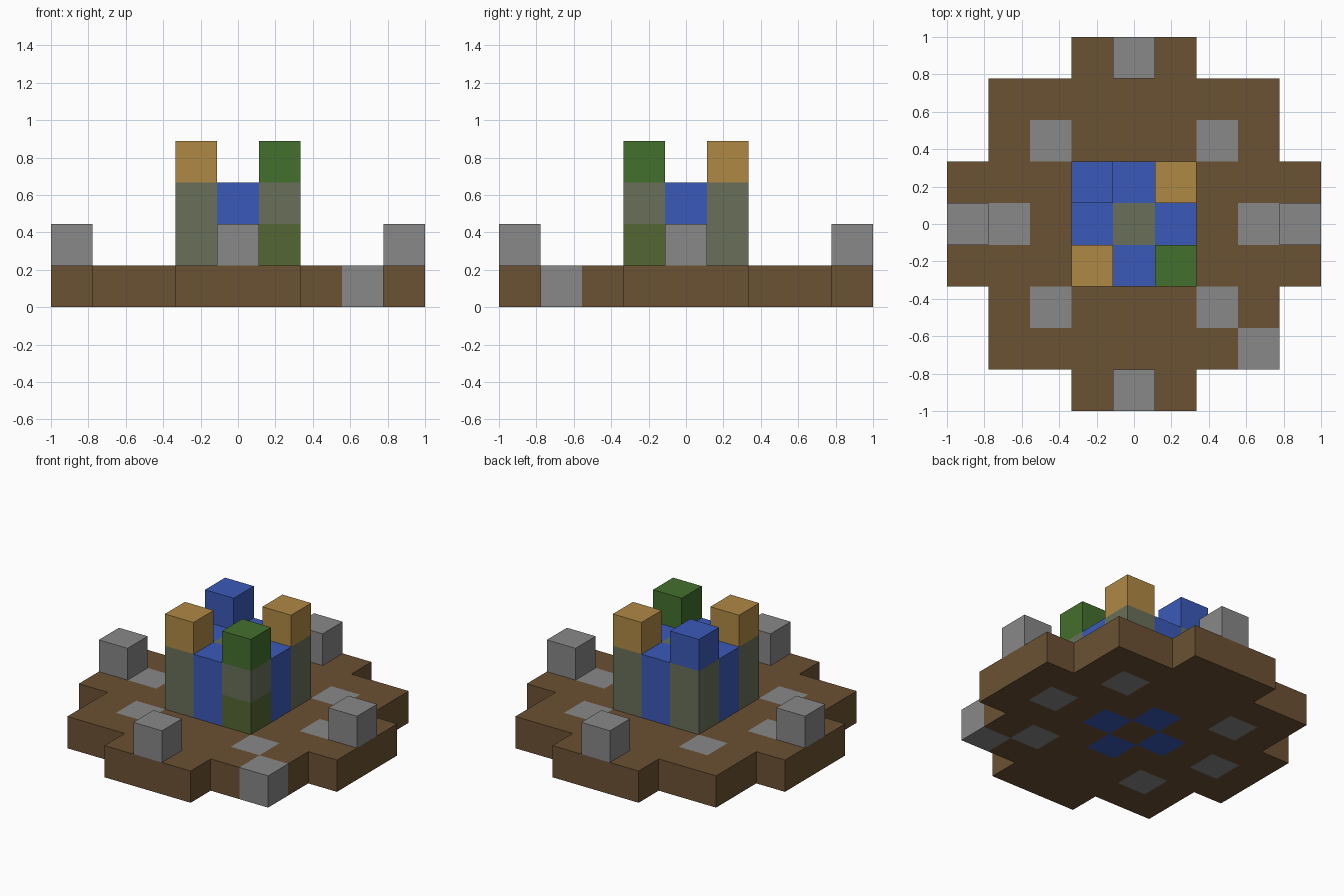
import bpy
import bmesh
from mathutils import Vector

cube = bpy.data.objects.get("Cube")
if cube:
    bpy.data.objects.remove(cube, do_unlink=True)

U = 2 / 9  # side of one block


def material(name, hex_code):
    """One flat colour, given as sRGB hex and stored as linear values."""
    srgb = [int(hex_code[i:i + 2], 16) / 255 for i in (0, 2, 4)]
    linear = [((c + 0.055) / 1.055) ** 2.4 for c in srgb] + [1]
    mat = bpy.data.materials.new(name)
    mat.use_nodes = True
    mat.diffuse_color = linear
    bsdf = mat.node_tree.nodes["Principled BSDF"]
    bsdf.inputs["Base Color"].default_value = linear
    bsdf.inputs["Roughness"].default_value = 1
    return mat


brown = material("earth brown", "6B5133")
gray = material("stone gray", "888888")
blue = material("water blue", "3B5AB8")
tan = material("wood tan", "B08945")
green = material("leaf green", "44702D")
olive = material("olive moss", "546632")
mossy = material("mossy stone", "687059")

SIDES = [(1, 0), (-1, 0), (0, 1), (0, -1)]
CORNERS = [(1, 1), (-1, 1), (1, -1), (-1, -1)]

# Each part is a set of grid cells (x, y, level) with one colour
parts = {}


def part(name, mat, cells):
    parts[name] = (mat, set(cells))


# Ground layer: paving stones and water set flush into the earth
part("ground_stones", gray,
     [(2 * x, 2 * y, 0) for x, y in CORNERS] + [(3, 0, 0), (-3, 0, 0), (3, -3, 0)])
part("water", blue, [(x, y, z) for x, y in SIDES for z in range(3)])
inlaid = parts["ground_stones"][1] | parts["water"][1]
grid = range(-4, 5)


def in_plan(x, y):
    return (abs(x) <= 3 and abs(y) <= 3) or abs(x) <= 1 or abs(y) <= 1


part("ground", brown, {(x, y, 0) for x in grid for y in grid if in_plan(x, y)} - inlaid)

# Stone blocks at the four ends
part("end_blocks", gray, [(4 * x, 4 * y, 1) for x, y in SIDES])

# Fountain: centre column, corner pillars and their caps
part("fountain_pillars", mossy,
     [(x, y, z) for x, y in CORNERS + [(0, 0)] for z in (1, 2) if (x, y, z) != (1, -1, 1)])
part("front_pillar_foot", olive, [(1, -1, 1)])
part("wood_caps", tan, [(1, 1, 3), (-1, -1, 3)])
part("leaf_cap", green, [(1, -1, 3)])
part("water_cap", blue, [(-1, 1, 3)])

occupied = set().union(*(cells for _, cells in parts.values()))
NORMALS = [Vector(s + (0,)) for s in SIDES] + [Vector((0, 0, 1)), Vector((0, 0, -1))]


def build(name, mat, cells):
    """Make the outer faces of a part, leaving out those between blocks."""
    bm = bmesh.new()
    for cell in sorted(cells):
        centre = Vector(cell) + Vector((0, 0, 0.5))
        for n in NORMALS:
            if tuple(int(c) for c in Vector(cell) + n) in occupied:
                continue
            a = Vector((n.y, n.z, n.x)) / 2
            b = n.cross(a)
            mid = centre + n / 2
            bm.faces.new([bm.verts.new((mid + s * a + t * b) * U)
                          for s, t in ((-1, -1), (1, -1), (1, 1), (-1, 1))])
    bmesh.ops.remove_doubles(bm, verts=bm.verts, dist=0.001)
    mesh = bpy.data.meshes.new(name)
    bm.to_mesh(mesh)
    bm.free()
    mesh.materials.append(mat)
    bpy.context.collection.objects.link(bpy.data.objects.new(name, mesh))


for name, (mat, cells) in parts.items():
    build(name, mat, cells)
